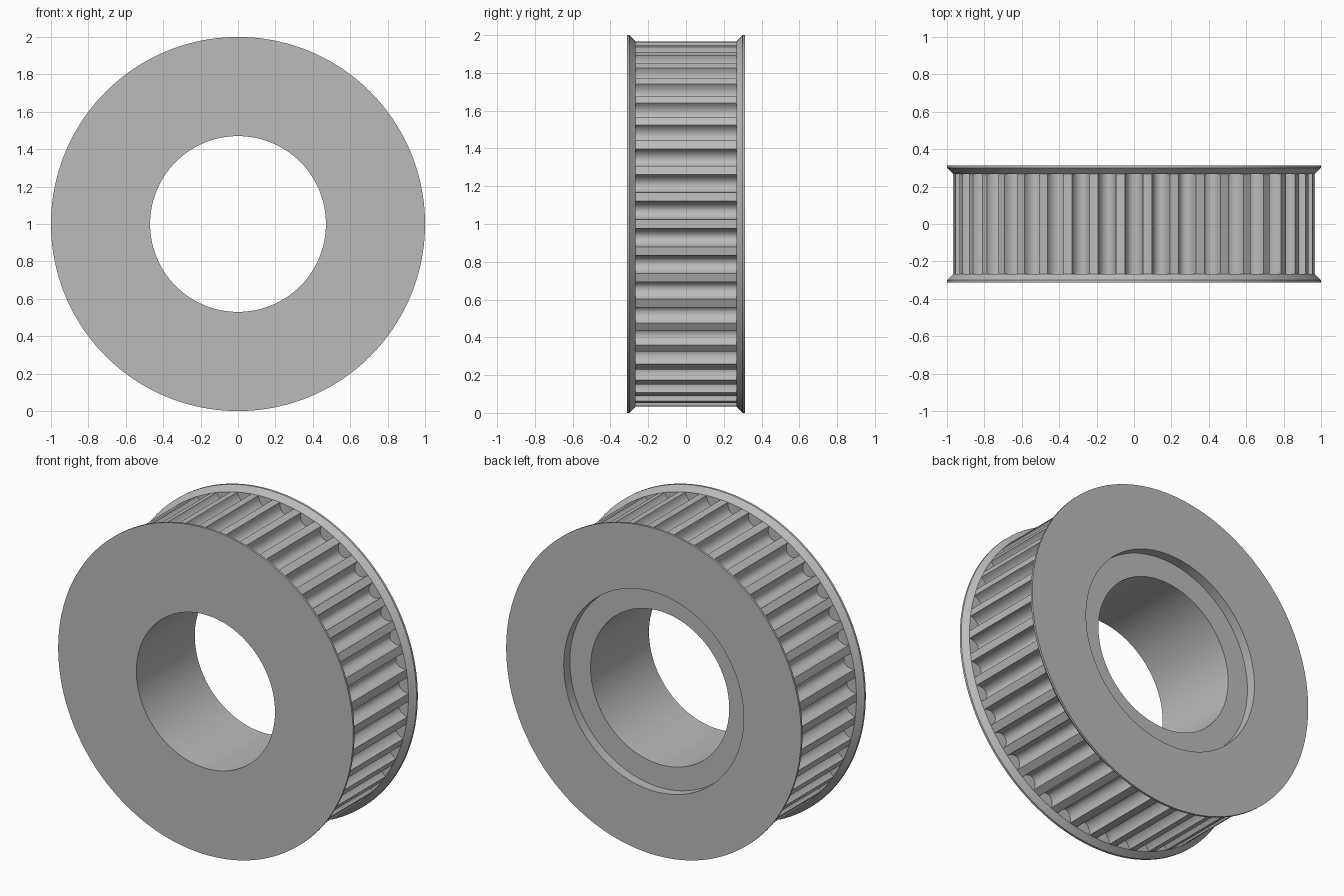
import bpy, bmesh, math

cube = bpy.data.objects.get("Cube")
if cube:
    bpy.data.objects.remove(cube, do_unlink=True)

CZ = 1.0             # height of the wheel axis
TEETH = 42
TIP_R = 0.968        # tooth tip radius
HALF_W = 0.313       # half of the overall width
FACE_Y = 0.268       # inner face of each flange
STEPS = 12           # segments across one groove

steel = bpy.data.materials.new("plain_grey")
steel.use_nodes = True
GREY = (0.5, 0.5, 0.5, 1)
steel.diffuse_color = GREY
steel.node_tree.nodes["Principled BSDF"].inputs["Base Color"].default_value = GREY


def finish(name, bm):
    bmesh.ops.recalc_face_normals(bm, faces=bm.faces)
    mesh = bpy.data.meshes.new(name)
    bm.to_mesh(mesh)
    bm.free()
    mesh.materials.append(steel)
    ob = bpy.data.objects.new(name, mesh)
    bpy.context.collection.objects.link(ob)
    ob.location.z = CZ
    bpy.ops.object.select_all(action="DESELECT")
    ob.select_set(True)
    bpy.context.view_layer.objects.active = ob
    bpy.ops.object.shade_smooth_by_angle(angle=math.radians(25))
    return ob


def bridge(bm, loops):
    """Skin a closed cycle of equally long closed vertex loops."""
    for a, b in zip(loops, loops[1:] + loops[:1]):
        n = len(a)
        for i in range(n):
            j = (i + 1) % n
            bm.faces.new((a[i], a[j], b[j], b[i]))


def ring(bm, points, y):
    return [bm.verts.new((x, y, z)) for x, z in points]


def circle(r, n):
    return [(r * math.cos(math.tau * i / n), r * math.sin(math.tau * i / n))
            for i in range(n)]


# Hub with bore, rear recess and both bevelled flanges: (radius, y) section
section = [
    (0.47, -HALF_W), (1.0, -HALF_W), (1.0, -0.3), (TIP_R, -FACE_Y),
    (0.89, -FACE_Y), (0.89, FACE_Y), (TIP_R, FACE_Y), (1.0, 0.3),
    (1.0, HALF_W), (0.61, HALF_W), (0.61, 0.253), (0.47, 0.253),
]
bm = bmesh.new()
bridge(bm, [ring(bm, circle(r, 168), y) for r, y in section])
finish("flanged_hub", bm)

# Toothed rim: flat-topped lands with round-bottomed grooves between them
pitch = math.tau / TEETH
half_groove = 0.0485
groove_depth = 0.062
outline, inner = [], []
for t in range(TEETH):
    mid = (t + 0.5) * pitch
    for k in range(STEPS + 1):
        a = math.pi * k / STEPS
        side = -half_groove * math.cos(a)
        r = TIP_R - groove_depth * math.sin(a)
        ang = mid + side / TIP_R
        outline.append((r * math.cos(ang), r * math.sin(ang)))
        inner.append((0.88 * math.cos(ang), 0.88 * math.sin(ang)))
    # centre of the land that follows the groove
    ang = mid + pitch / 2
    outline.append((TIP_R * math.cos(ang), TIP_R * math.sin(ang)))
    inner.append((0.88 * math.cos(ang), 0.88 * math.sin(ang)))

bm = bmesh.new()
w = FACE_Y + 0.002
bridge(bm, [ring(bm, outline, -w), ring(bm, outline, w),
            ring(bm, inner, w), ring(bm, inner, -w)])
finish("toothed_rim", bm)
